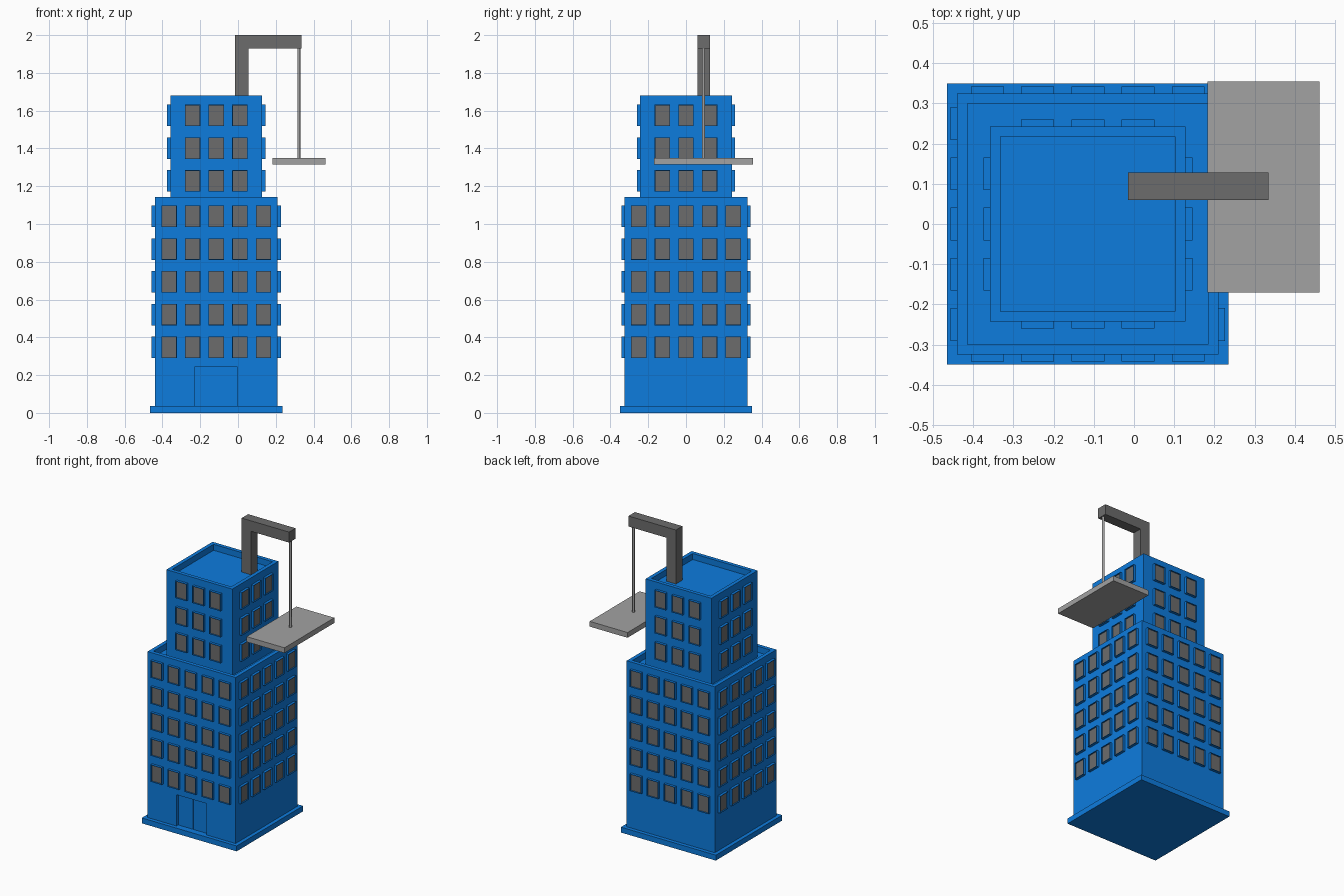
import bpy, bmesh
from mathutils import Matrix, Vector
from math import pi

if "Cube" in bpy.data.objects:
    bpy.data.objects.remove(bpy.data.objects["Cube"])

CX = -0.115  # tower axis


def material(name, rgb):
    m = bpy.data.materials.new(name)
    m.diffuse_color = (*rgb, 1)
    m.use_nodes = True
    m.node_tree.nodes["Principled BSDF"].inputs["Base Color"].default_value = m.diffuse_color
    return m


BLUE = material("blue_wall", (0.004, 0.2, 0.73))
DARK = material("dark_grey", (0.15, 0.15, 0.15))
LIGHT = material("light_grey", (0.36, 0.36, 0.36))


def finish(name, bm, *mats):
    bmesh.ops.recalc_face_normals(bm, faces=bm.faces)
    me = bpy.data.meshes.new(name)
    bm.to_mesh(me)
    bm.free()
    for m in mats:
        me.materials.append(m)
    ob = bpy.data.objects.new(name, me)
    bpy.context.collection.objects.link(ob)
    return ob


def add_box(bm, x, y, z):
    size = Vector((x[1] - x[0], y[1] - y[0], z[1] - z[0]))
    mid = Vector((sum(x), sum(y), sum(z))) / 2
    return bmesh.ops.create_cube(
        bm, size=1, matrix=Matrix.Translation(mid) @ Matrix.Diagonal((*size, 1)))["verts"]


def sink(bm, face, border, depth):
    """Inset a face and push the inner part back into the solid."""
    n = face.normal.copy()
    bmesh.ops.inset_region(bm, faces=[face], thickness=border)
    face_in = bmesh.ops.extrude_face_region(bm, geom=[face])
    inner = [g for g in face_in["geom"] if isinstance(g, bmesh.types.BMFace)][0]
    bmesh.ops.translate(bm, verts=inner.verts, vec=-n * depth)
    if face.is_valid:
        bmesh.ops.delete(bm, geom=[face], context="FACES_ONLY")
    return inner


def tower(name, half, z0, z1):
    """Square block with a sunken roof behind a parapet."""
    bm = bmesh.new()
    add_box(bm, (CX - half, CX + half), (-half, half), (z0, z1))
    bm.normal_update()
    top = max(bm.faces, key=lambda f: f.calc_center_median().z)
    sink(bm, top, 0.036, 0.04)
    return finish(name, bm, BLUE)


def windows(name, half, cols, rows, z0):
    """Framed windows on all four sides of a tower."""
    bm = bmesh.new()
    for side in range(4):
        turn = Matrix.Translation((CX, 0, 0)) @ Matrix.Rotation(side * pi / 2, 4, "Z")
        for c in range(cols):
            u = (c - (cols - 1) / 2) * 0.125
            for r in range(rows):
                z = z0 + r * 0.1735
                vs = add_box(bm, (u - 0.041, u + 0.041), (-half - 0.017, -half + 0.01),
                             (z - 0.057, z + 0.057))
                bm.normal_update()
                front = min({f for v in vs for f in v.link_faces},
                            key=lambda f: f.calc_center_median().y)
                pane = sink(bm, front, 0.005, 0.008)
                pane.material_index = 1
                done = set(vs) | set(pane.verts)
                for v in list(done):
                    done.update(e.other_vert(v) for e in v.link_edges)
                bmesh.ops.transform(bm, matrix=turn, verts=list(done))
    return finish(name, bm, BLUE, DARK)


def block(name, x, y, z, mat):
    bm = bmesh.new()
    add_box(bm, x, y, z)
    return finish(name, bm, mat)


# Building masses
block("base_slab", (-0.465, 0.235), (-0.35, 0.35), (0, 0.036), BLUE)
lower = tower("lower_tower", 0.325, 0.03, 1.143)
tower("upper_tower", 0.243, 1.09, 1.68)
windows("lower_windows", 0.325, 5, 5, 0.347)
windows("upper_windows", 0.243, 3, 3, 1.228)

# Entrance recess and two door leaves
cutter = block("door_cutter", (-0.227, -0.004), (-0.4, -0.3), (0.036, 0.245), BLUE)
cutter.hide_render = True
cutter.hide_set(True)
cut = lower.modifiers.new("entrance", "BOOLEAN")
cut.object = cutter
cut.solver = "EXACT"
for s, label in ((-1, "left"), (1, "right")):
    xs = sorted((CX + s * 0.002, CX + s * 0.1115))
    block(f"door_{label}", xs, (-0.306, -0.295), (0.036, 0.245), BLUE)

# Crane arm: L profile extruded in y
bm = bmesh.new()
profile = [(-0.015, 1.64), (0.055, 1.64), (0.055, 1.93),
           (0.335, 1.93), (0.335, 2.0), (-0.015, 2.0)]
arm = bm.faces.new([bm.verts.new((x, 0.06, z)) for x, z in profile])
ext = bmesh.ops.extrude_face_region(bm, geom=[arm])
bmesh.ops.translate(bm, vec=(0, 0.068, 0),
                    verts=[g for g in ext["geom"] if isinstance(g, bmesh.types.BMVert)])
finish("crane_arm", bm, DARK)

# Hanging cable and platform
bm = bmesh.new()
bmesh.ops.create_cone(bm, cap_ends=True, segments=16, radius1=0.008, radius2=0.008,
                      depth=0.6, matrix=Matrix.Translation((0.322, 0.093, 1.64)))
cable = finish("cable", bm, LIGHT)
bpy.context.view_layer.objects.active = cable
cable.select_set(True)
bpy.ops.object.shade_smooth_by_angle()
block("platform", (0.183, 0.462), (-0.17, 0.355), (1.315, 1.35), LIGHT)
